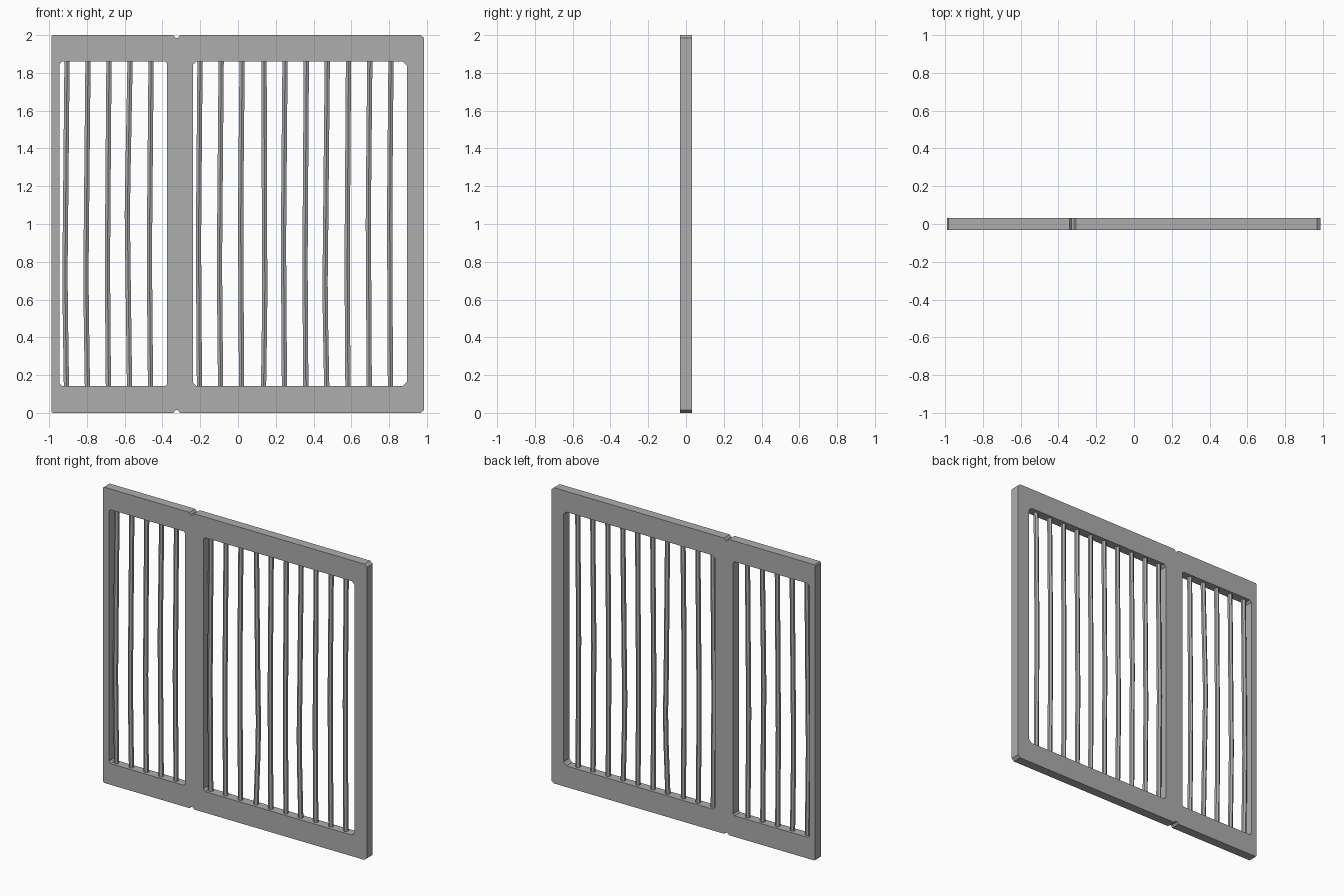
import bpy, bmesh, math

if "Cube" in bpy.data.objects:
    bpy.data.objects.remove(bpy.data.objects["Cube"])

metal = bpy.data.materials.new("grey metal")
metal.diffuse_color = (0.42, 0.42, 0.42, 1)
metal.use_nodes = True
metal.node_tree.nodes["Principled BSDF"].inputs["Base Color"].default_value = metal.diffuse_color
HALF = 0.031  # half thickness of the frame


def finish(name, bm):
    bmesh.ops.recalc_face_normals(bm, faces=bm.faces)
    me = bpy.data.meshes.new(name)
    bm.to_mesh(me)
    bm.free()
    me.materials.append(metal)
    ob = bpy.data.objects.new(name, me)
    bpy.context.collection.objects.link(ob)
    return ob


def hole(x0, x1, cl, cr, z0=0.143, z1=1.86):
    # rectangle with chamfered corners, left and right chamfer sizes
    return [(x0 + cl, z0), (x1 - cr, z0), (x1, z0 + cr), (x1, z1 - cr),
            (x1 - cr, z1), (x0 + cl, z1), (x0, z1 - cl), (x0, z0 + cl)]


# Frame: outline with notches where the two panels meet, and two openings
outline = [(-0.982, 0), (-0.342, 0), (-0.331, 0.014), (-0.318, 0.014), (-0.307, 0),
           (0.967, 0), (0.986, 0.016), (0.986, 1.984), (0.967, 2),
           (-0.307, 2), (-0.318, 1.986), (-0.331, 1.986), (-0.342, 2),
           (-0.982, 2), (-0.988, 1.992), (-0.988, 0.008)]
bm = bmesh.new()
edges = []
for loop in (outline, hole(-0.945, -0.375, 0.014, 0.01), hole(-0.238, 0.895, 0.016, 0.022)):
    vs = [bm.verts.new((x, -HALF, z)) for x, z in loop]
    edges += [bm.edges.new((vs[i], vs[i - 1])) for i in range(len(vs))]
bmesh.ops.triangle_fill(bm, edges=edges, use_beauty=True)
res = bmesh.ops.extrude_face_region(bm, geom=bm.faces[:], use_keep_orig=True)
bmesh.ops.translate(bm, vec=(0, 2 * HALF, 0),
                    verts=[g for g in res["geom"] if isinstance(g, bmesh.types.BMVert)])
finish("frame", bm)


# Bars: six-sided rods, each slightly bent at one height
def bar(i, x, dx, zb, dy):
    path = [(0, 0.12, 0), (dx * 0.8, zb - 0.2, dy * 0.8), (dx, zb, dy),
            (dx * 0.75, zb + 0.2, dy * 0.75), (0.003, 1.88, 0)]
    bm = bmesh.new()
    rings = []
    for ox, z, oy in path:
        rings.append([bm.verts.new((x + ox + 0.016 * math.cos(a), oy + 0.016 * math.sin(a), z))
                      for a in (math.pi / 6 + k * math.pi / 3 for k in range(6))])
    for lo, hi in zip(rings, rings[1:]):
        for k in range(6):
            bm.faces.new((lo[k - 1], lo[k], hi[k], hi[k - 1]))
    bm.faces.new(rings[0])
    bm.faces.new(rings[-1])
    finish(f"bar_{i}", bm)


# x position, sideways bend, bend height, depth bend
bars = [(-0.908, -0.008, 0.75, 0), (-0.797, -0.008, 0.75, 0), (-0.686, -0.005, 0.8, 0),
        (-0.574, -0.012, 1.05, 0.006), (-0.463, -0.006, 0.85, 0),
        (-0.204, -0.005, 0.9, 0), (-0.092, -0.006, 0.8, 0), (0.019, -0.005, 1.0, 0),
        (0.135, 0.007, 0.7, 0.016), (0.246, -0.005, 0.9, 0), (0.359, -0.004, 0.8, 0),
        (0.47, -0.009, 0.7, -0.004), (0.582, -0.004, 0.8, 0), (0.695, -0.005, 1.0, 0),
        (0.807, -0.004, 1.0, 0)]
for i, b in enumerate(bars):
    bar(i + 1, *b)
